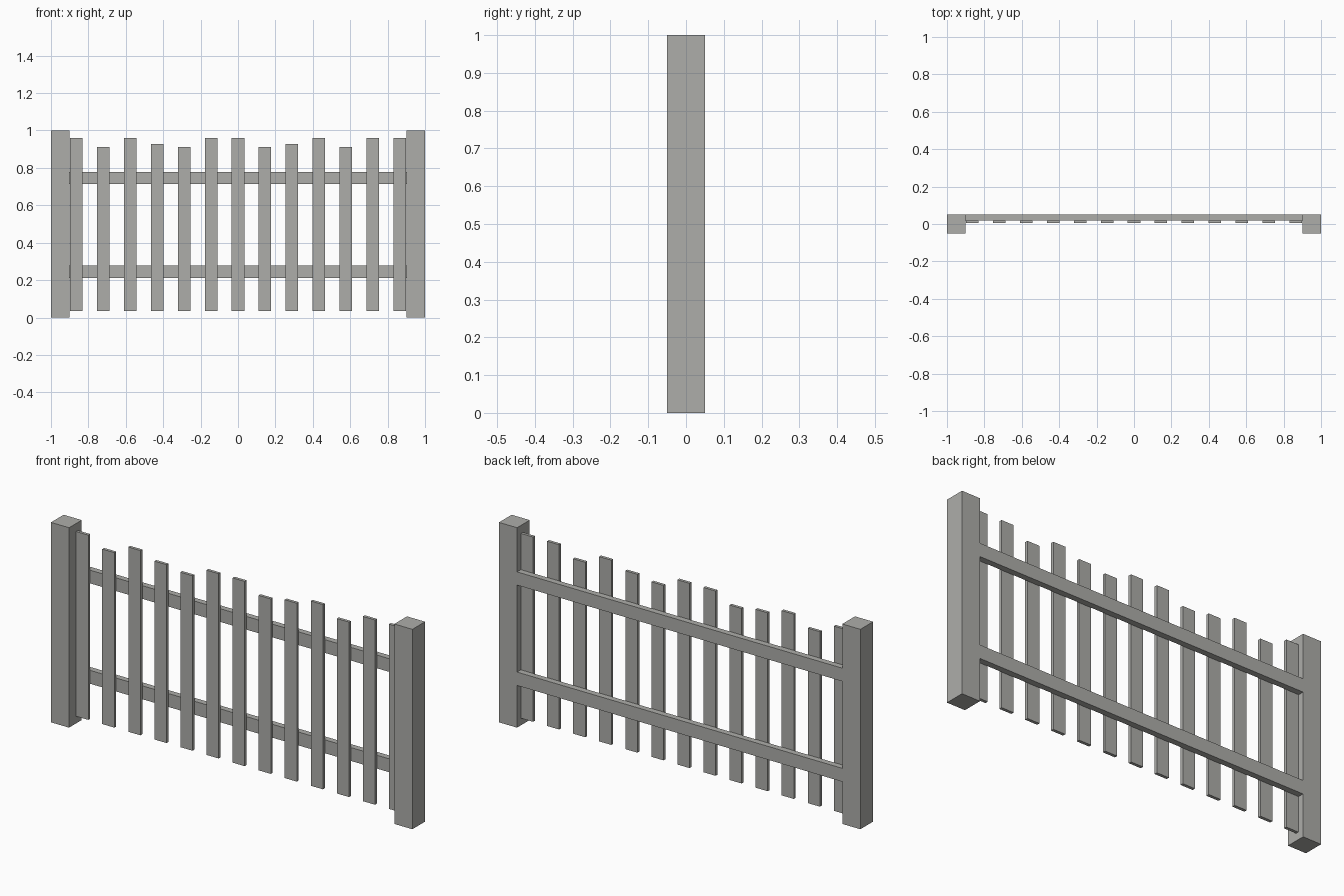
import bpy

if "Cube" in bpy.data.objects:
    bpy.data.objects.remove(bpy.data.objects["Cube"])

wood = bpy.data.materials.new("weathered grey wood")
wood.diffuse_color = (0.42, 0.42, 0.40, 1)
wood.use_nodes = True
wood.node_tree.nodes["Principled BSDF"].inputs["Base Color"].default_value = wood.diffuse_color


def box(name, x, y, z):
    """Box spanning the (min, max) ranges on each axis."""
    ranges = (x, y, z)
    bpy.ops.mesh.primitive_cube_add(size=1, location=[(a + b) / 2 for a, b in ranges])
    obj = bpy.context.object
    obj.name = name
    obj.scale = [b - a for a, b in ranges]
    bpy.ops.object.transform_apply(location=False, rotation=False, scale=True)
    obj.data.materials.append(wood)
    return obj


# End posts
box("left_post", (-1.0, -0.9), (-0.05, 0.05), (0, 1))
box("right_post", (0.9, 1.0), (-0.05, 0.05), (0, 1))

# Horizontal rails, flush with the back of the posts
box("lower_rail", (-0.9, 0.9), (0.02, 0.05), (0.211, 0.278))
box("upper_rail", (-0.9, 0.9), (0.02, 0.05), (0.713, 0.779))

# Uneven pickets fixed to the front of the rails
TALL, MID, LOW = 0.96, 0.928, 0.911
tops = [TALL, LOW, TALL, MID, LOW, TALL, TALL, LOW, MID, TALL, LOW, TALL, TALL]
spacing = 2 * 0.8655 / (len(tops) - 1)
for i, top in enumerate(tops):
    x = -0.8655 + i * spacing
    box(f"picket_{i + 1}", (x - 0.0335, x + 0.0335), (0.005, 0.02), (0.036, top))
